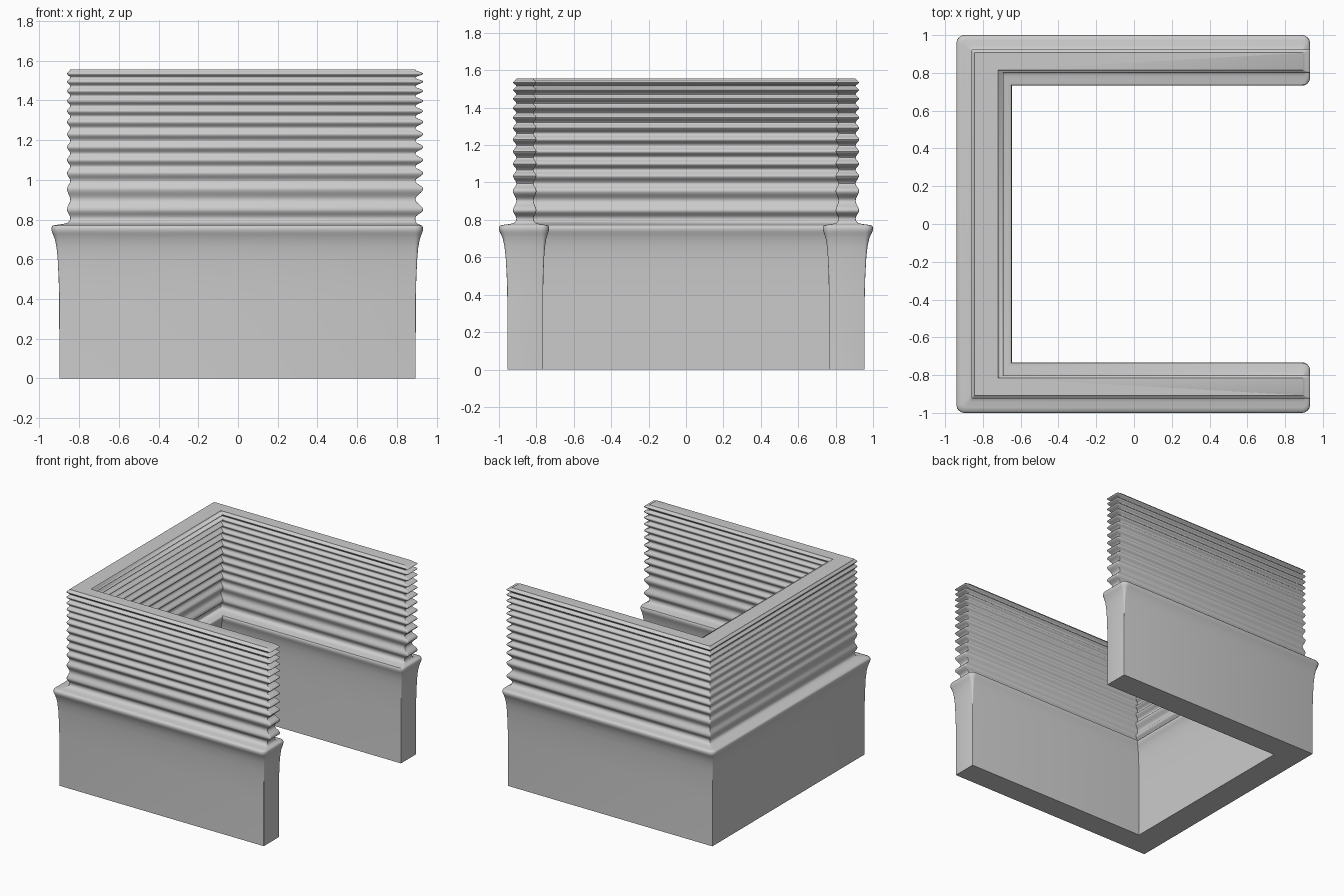
import bpy, bmesh, math
from mathutils import Vector

if "Cube" in bpy.data.objects:
    bpy.data.objects.remove(bpy.data.objects["Cube"])


def u_outline(xl, xr, yo, yi, xi, r):
    """U-shaped plan, open towards +x; convex corners rounded by r."""
    corners = [(xl, -yo, r), (xr, -yo, r), (xr, -yi, r), (xi, -yi, 0),
               (xi, yi, 0), (xr, yi, r), (xr, yo, r), (xl, yo, r)]
    pts = []
    n = len(corners)
    for i, (x, y, rad) in enumerate(corners):
        p = Vector((x, y))
        if rad == 0:
            pts.append(p)
            continue
        a = (Vector(corners[i - 1][:2]) - p).normalized() * rad
        b = (Vector(corners[(i + 1) % n][:2]) - p).normalized() * rad
        for k in range(5):
            t = math.radians(90) * k / 4
            pts.append(p + a * (1 - math.sin(t)) + b * (1 - math.cos(t)))
    return pts


def base_level(z, t):
    # plain lower wall, t = how far it flares into the lip
    return z, (-0.90 - 0.04 * t, 0.895 + 0.037 * t, 0.955 + 0.045 * t,
               0.765 - 0.033 * t, -0.69 + 0.043 * t, 0.002 + 0.04 * t)


def rib_level(z, w):
    # upper wall, w = rib height from groove (0) to crest (1)
    return z, (-0.845 - 0.016 * w, 0.893 + 0.04 * w, 0.907 + 0.018 * w,
               0.815 - 0.015 * w, -0.72 + 0.03 * w, 0.002 + 0.006 * w)


def blend(z, f):
    # shoulder between the lip and the upper wall
    a, b = base_level(z, 0.85)[1], rib_level(z, 0)[1]
    return z, tuple(p + (q - p) * f for p, q in zip(a, b))


# Lower wall flaring into the rounded lip
levels = [base_level(z, t) for z, t in
          [(0, 0), (0.38, 0.01), (0.5, 0.08), (0.6, 0.2), (0.66, 0.35), (0.7, 0.55),
           (0.725, 0.78), (0.737, 0.92), (0.75, 1), (0.762, 0.97), (0.77, 0.85)]]
# Shoulder
levels += [blend(0.774, 0.25), blend(0.778, 0.6), blend(0.785, 0.88), blend(0.797, 0.98)]

# Ribs getting closer together towards the top
crests = [0.85, 0.955, 1.035, 1.10, 1.165, 1.23, 1.292, 1.347, 1.398, 1.448, 1.495, 1.535]
grooves = [0.808] + [(a + b) / 2 for a, b in zip(crests, crests[1:])] + [1.555]
for i, c in enumerate(crests):
    lo, hi = grooves[i], grooves[i + 1]
    for k in range(10):
        s = k / 5 - 1
        z = c + s * ((c - lo) if s < 0 else (hi - c))
        levels.append(rib_level(z, 0.5 + 0.5 * math.cos(math.pi * s)))
levels.append(rib_level(1.555, 0))

# Loft the outlines into one solid wall
bm = bmesh.new()
rings = [[bm.verts.new((p.x, p.y, z)) for p in u_outline(*args)] for z, args in levels]
for a, b in zip(rings, rings[1:]):
    for i in range(len(a)):
        j = (i + 1) % len(a)
        bm.faces.new((a[i], a[j], b[j], b[i]))
bm.faces.new(rings[0][::-1])
bm.faces.new(rings[-1])
bmesh.ops.recalc_face_normals(bm, faces=bm.faces)
mesh = bpy.data.meshes.new("ribbed_wall")
bm.to_mesh(mesh)
bm.free()
wall = bpy.data.objects.new("ribbed_wall", mesh)
bpy.context.collection.objects.link(wall)
bpy.context.view_layer.objects.active = wall
wall.select_set(True)
bpy.ops.object.shade_smooth_by_angle(angle=math.radians(50))
